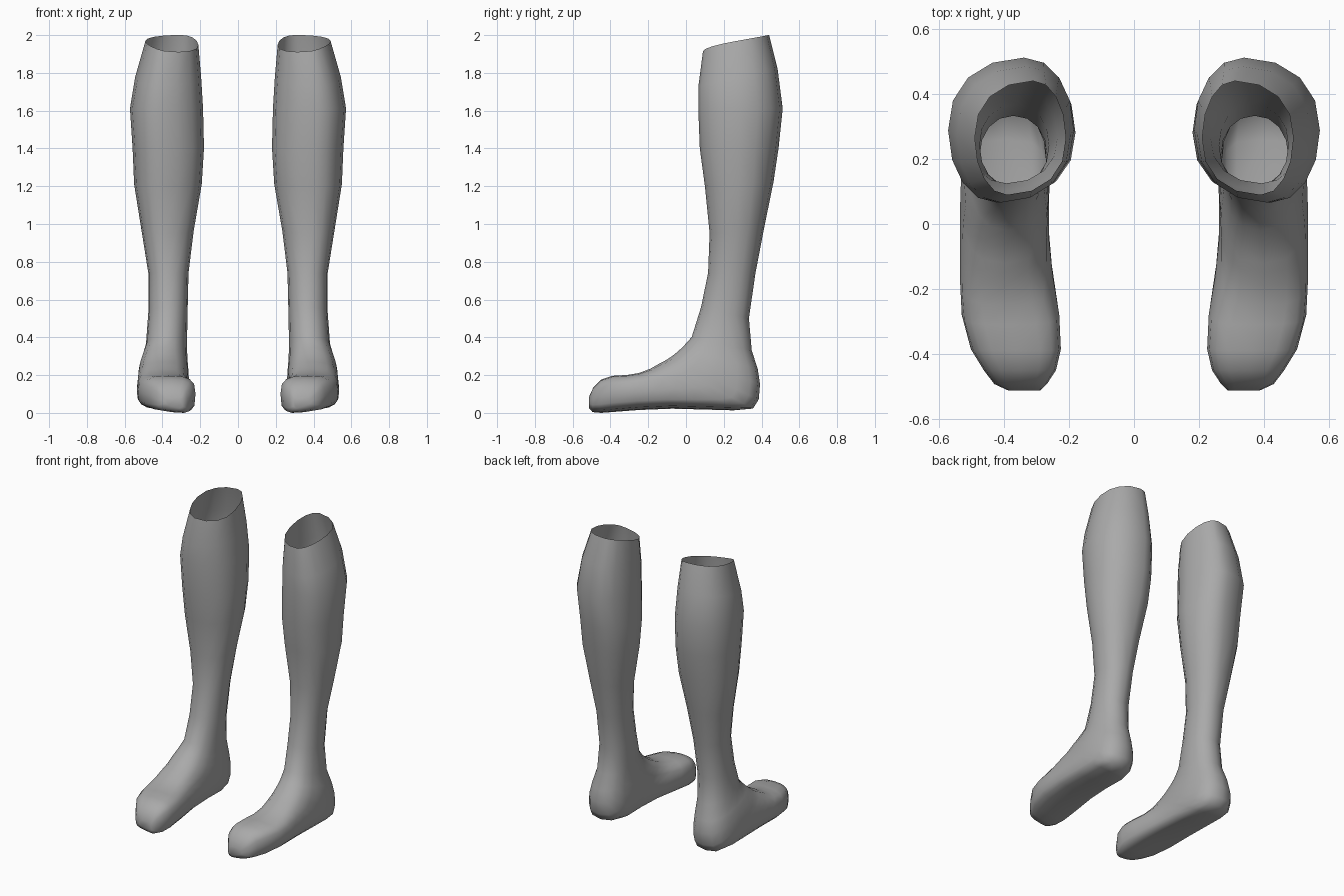
import bpy, bmesh
from math import cos, sin, pi, copysign

SIDES = 16

# Each ring: front/top point (y, z), back/bottom point (y, z), inner x, outer x
LEG = [
    (0.09, 1.915, 0.44, 2.00, 0.21, 0.49),
    (0.066, 1.73, 0.485, 1.82, 0.195, 0.545),
    (0.065, 1.61, 0.512, 1.61, 0.185, 0.572),
    (0.073, 1.40, 0.49, 1.40, 0.18, 0.558),
    (0.10, 1.20, 0.463, 1.22, 0.192, 0.55),
    (0.125, 0.95, 0.412, 0.97, 0.235, 0.51),
    (0.117, 0.74, 0.368, 0.74, 0.262, 0.475),
    (0.08, 0.56, 0.333, 0.50, 0.267, 0.475),
]
# The rings fan around the heel, then run forward to the toes
FOOT = [
    (0.03, 0.40, 0.348, 0.33, 0.27, 0.487),
    (-0.02, 0.345, 0.38, 0.23, 0.268, 0.51),
    (-0.06, 0.31, 0.392, 0.15, 0.263, 0.525),
    (-0.09, 0.288, 0.385, 0.07, 0.26, 0.53),
    (-0.12, 0.27, 0.355, 0.022, 0.26, 0.533),
    (-0.15, 0.255, 0.26, 0.015, 0.262, 0.535),
    (-0.19, 0.232, 0.10, 0.02, 0.262, 0.535),
    (-0.25, 0.21, -0.07, 0.025, 0.25, 0.536),
    (-0.31, 0.20, -0.25, 0.018, 0.23, 0.53),
    (-0.39, 0.195, -0.38, 0.008, 0.225, 0.502),
    (-0.45, 0.175, -0.45, 0.003, 0.24, 0.462),
    (-0.49, 0.135, -0.495, 0.008, 0.268, 0.43),
    (-0.513, 0.085, -0.513, 0.03, 0.29, 0.385),
]

grey = bpy.data.materials.new("dark_grey")
grey.diffuse_color = (0.4, 0.4, 0.4, 1)


def power(v, n):
    return copysign(abs(v) ** (2 / n), v)


def build_leg(name, side):
    bm = bmesh.new()
    rings = []
    for i, (yf, zf, yb, zb, x0, x1) in enumerate(LEG + FOOT):
        step = i - len(LEG)
        n = 2.15 if step < 0 else min(3.0, 2.2 + 0.2 * step)
        # calf bulges slightly inward at the back, shin slightly outward
        skew = 0.04 * min(1, max(0, (zf - 0.6) / 0.7))
        ring = []
        for k in range(SIDES):
            t = 2 * pi * k / SIDES
            m = n + 0.8 if step >= 5 and cos(t) < 0 else n  # squarer sole
            u, v = power(cos(t), m), power(sin(t), m)
            x = (x0 + x1) / 2 + v * (x1 - x0) / 2 + u * skew * (1 - abs(v))
            y = (yf + yb) / 2 + u * (yf - yb) / 2
            z = (zf + zb) / 2 + u * (zf - zb) / 2
            if i == 0:  # rim rises to the outside
                z += 0.02 * v * (1 + u) / 2
            elif step >= 5 and u < 0:  # sole lifts at the outer edge
                z -= 0.013 * v * u
            ring.append(bm.verts.new((side * x, y, z)))
        rings.append(ring)
    for a, b in zip(rings, rings[1:]):
        for k in range(SIDES):
            j = (k + 1) % SIDES
            bm.faces.new((a[k], a[j], b[j], b[k]))
    bm.faces.new(rings[-1])  # toe tip; the top stays open
    bmesh.ops.recalc_face_normals(bm, faces=bm.faces[:])
    # rest the sole on the ground
    low = min(v.co.z for v in bm.verts)
    bmesh.ops.translate(bm, verts=bm.verts[:], vec=(0, 0, -low))
    mesh = bpy.data.meshes.new(name)
    bm.to_mesh(mesh)
    bm.free()
    for p in mesh.polygons:
        p.use_smooth = True
    mesh.materials.append(grey)
    obj = bpy.data.objects.new(name, mesh)
    bpy.context.collection.objects.link(obj)


build_leg("left_lower_leg", 1)
build_leg("right_lower_leg", -1)
